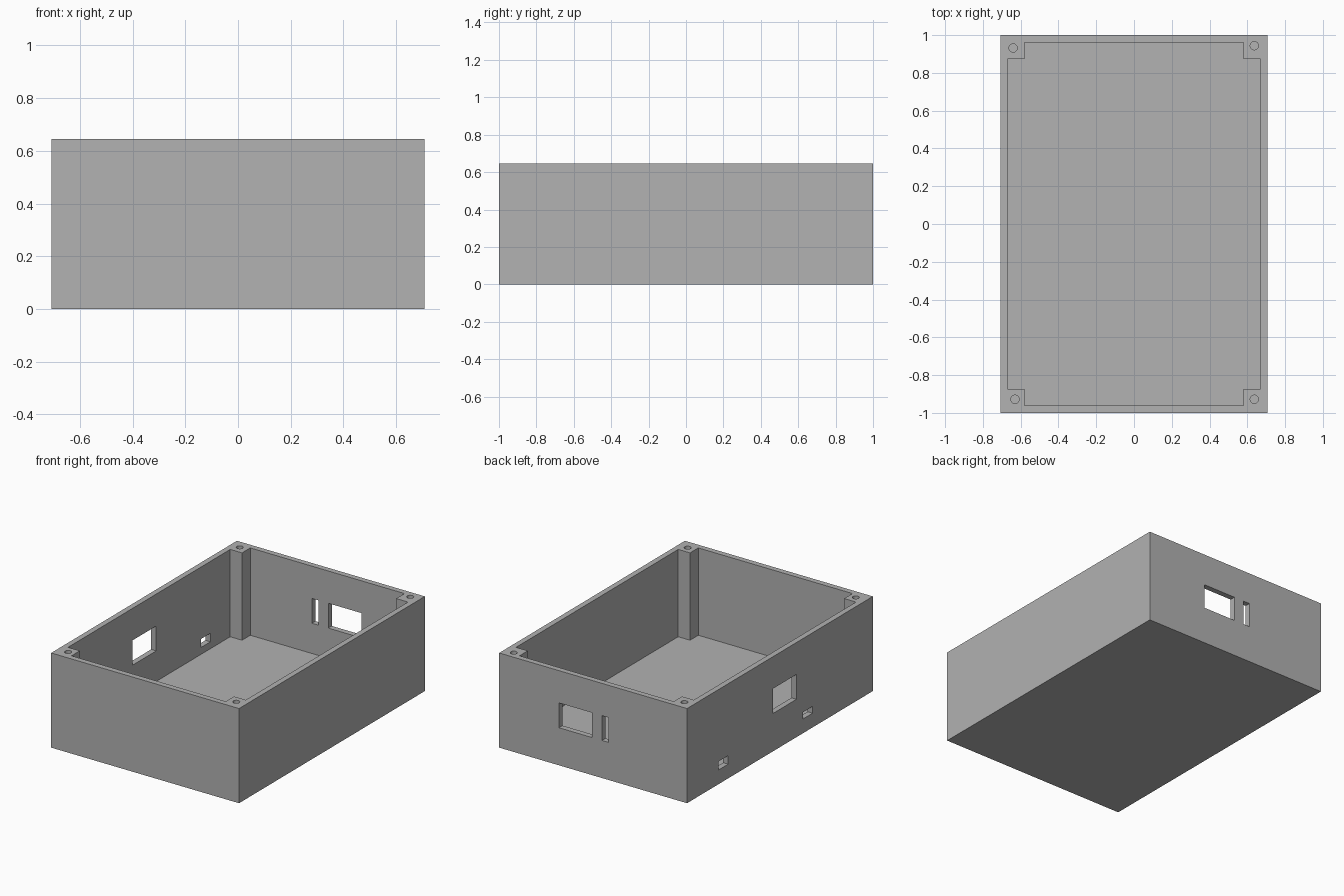
import bpy, bmesh
from mathutils import Matrix, Vector

cube = bpy.data.objects.get("Cube")
if cube:
    bpy.data.objects.remove(cube, do_unlink=True)

W, D, H = 0.708, 1.0, 0.645      # half width, half depth, height
WALL, FLOOR, POST = 0.038, 0.05, 0.127
TOP = H + 0.1                    # cutters reach above the rim

grey = bpy.data.materials.new("plain grey")
grey.use_nodes = True
colour = (0.445, 0.445, 0.445, 1)
grey.diffuse_color = colour
grey.node_tree.nodes["Principled BSDF"].inputs["Base Color"].default_value = colour


def add_box(bm, x0, x1, y0, y1, z0, z1):
    centre = Vector((x0 + x1, y0 + y1, z0 + z1)) / 2
    size = Matrix.Diagonal((x1 - x0, y1 - y0, z1 - z0, 1))
    bmesh.ops.create_cube(bm, size=1, matrix=Matrix.Translation(centre) @ size)


def finish(bm, name):
    bmesh.ops.recalc_face_normals(bm, faces=bm.faces)
    mesh = bpy.data.meshes.new(name)
    bm.to_mesh(mesh)
    bm.free()
    mesh.materials.append(grey)
    obj = bpy.data.objects.new(name, mesh)
    bpy.context.collection.objects.link(obj)
    return obj


def cut(target, cutter):
    cutter.hide_render = True
    mod = target.modifiers.new("cut", "BOOLEAN")
    mod.operation = "DIFFERENCE"
    mod.solver = "EXACT"
    mod.object = cutter
    bpy.context.view_layer.objects.active = target
    bpy.ops.object.modifier_apply(modifier=mod.name)
    bpy.data.objects.remove(cutter, do_unlink=True)


# Outer block
bm = bmesh.new()
add_box(bm, -W, W, -D, D, 0, H)
enclosure = finish(bm, "enclosure_box")

# Cavity: rectangle with notched corners, which leaves the corner posts
ix, iy = W - WALL, D - WALL
px, py = W - POST, D - POST
profile = []
for sx, sy in ((1, 1), (-1, 1), (-1, -1), (1, -1)):
    corner = [(sx * ix, sy * py), (sx * px, sy * py), (sx * px, sy * iy)]
    profile += corner if sx * sy > 0 else corner[::-1]
bm = bmesh.new()
base = bm.faces.new([bm.verts.new((x, y, FLOOR)) for x, y in profile])
top = bmesh.ops.extrude_face_region(bm, geom=[base])["geom"]
bmesh.ops.translate(bm, vec=(0, 0, TOP - FLOOR),
                    verts=[v for v in top if isinstance(v, bmesh.types.BMVert)])
cut(enclosure, finish(bm, "cavity_cutter"))

bm = bmesh.new()
# Back wall openings: x range, z range
for x0, x1, z0, z1 in ((0.007, 0.257, 0.256, 0.425), (-0.117, -0.067, 0.256, 0.425)):
    add_box(bm, x0, x1, D - 0.08, D + 0.1, z0, z1)
# Side wall openings: y range, z range
for y0, y1, z0, z1 in ((-0.178, 0.076, 0.258, 0.427),
                       (-0.351, -0.249, 0.097, 0.143),
                       (0.557, 0.66, 0.097, 0.155)):
    add_box(bm, -W - 0.1, -W + 0.08, y0, y1, z0, z1)
# Screw holes in the corner posts
depth = 0.25
for x, y in ((-0.64, 0.932), (0.637, 0.944), (-0.63, -0.928), (0.637, -0.928)):
    bmesh.ops.create_cone(bm, cap_ends=True, segments=32, radius1=0.022, radius2=0.022,
                          depth=TOP - H + depth,
                          matrix=Matrix.Translation((x, y, (TOP + H - depth) / 2)))
cut(enclosure, finish(bm, "opening_cutter"))

# Flat walls, smooth screw holes
bpy.ops.object.select_all(action="DESELECT")
enclosure.select_set(True)
bpy.context.view_layer.objects.active = enclosure
bpy.ops.object.shade_smooth_by_angle()
